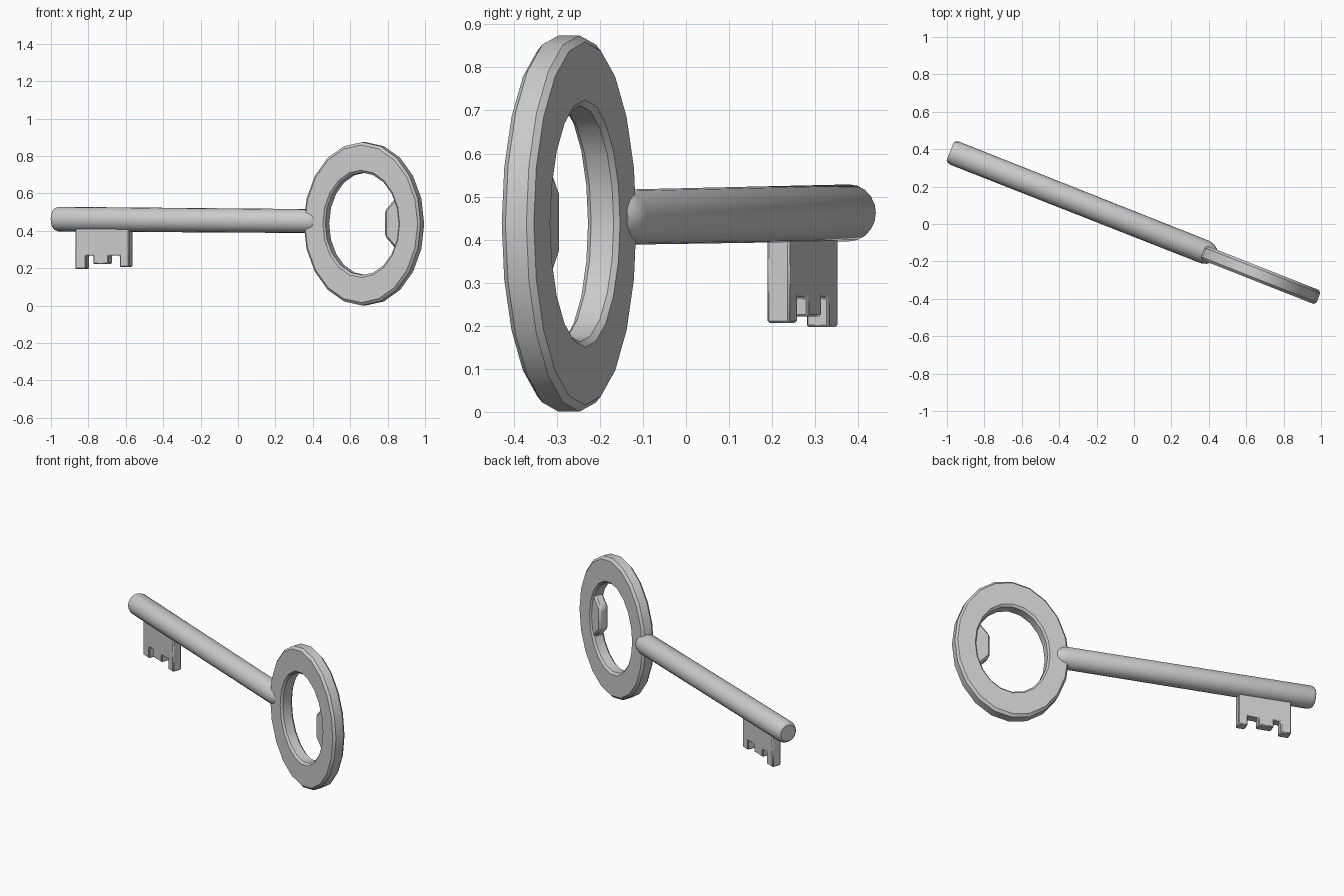
import bpy, bmesh, math
from mathutils import Matrix

if "Cube" in bpy.data.objects:
    bpy.data.objects.remove(bpy.data.objects["Cube"])

# The key is laid out along local x (thickness along y), then turned about z
TURN = Matrix.Rotation(math.radians(-21.55), 4, 'Z')


def finish(name, bm, bevel=0.0):
    bmesh.ops.recalc_face_normals(bm, faces=bm.faces[:])
    me = bpy.data.meshes.new(name)
    bm.to_mesh(me)
    bm.free()
    ob = bpy.data.objects.new(name, me)
    bpy.context.collection.objects.link(ob)
    ob.matrix_world = TURN
    if bevel:
        mod = ob.modifiers.new("edge_bevel", 'BEVEL')
        mod.width = bevel
        mod.segments = 1
        mod.limit_method = 'ANGLE'
        mod.angle_limit = math.radians(40)
    bpy.ops.object.select_all(action='DESELECT')
    ob.select_set(True)
    bpy.context.view_layer.objects.active = ob
    bpy.ops.object.shade_smooth_by_angle(angle=math.radians(30))
    return ob


def skin(bm, rings, closed):
    """Join successive vertex rings with quads."""
    n = len(rings[0])
    pairs = list(zip(rings, rings[1:]))
    if closed:
        pairs.append((rings[-1], rings[0]))
    for a, b in pairs:
        for i in range(n):
            j = (i + 1) % n
            bm.faces.new((a[i], a[j], b[j], b[i]))


def plate(name, outline, y0, y1, bevel):
    """Extrude an x-z outline through the thickness."""
    bm = bmesh.new()
    a = [bm.verts.new((x, y0, z)) for x, z in outline]
    b = [bm.verts.new((x, y1, z)) for x, z in outline]
    bm.faces.new(a)
    bm.faces.new(b)
    skin(bm, [a, b], False)
    return finish(name, bm, bevel)


# Shaft: chamfered rod, slightly tilted
bm = bmesh.new()
rings = []
for x, r in ((-1.057, 0.05), (-1.05, 0.059), (-1.032, 0.066),
             (0.41, 0.064), (0.44, 0.055), (0.462, 0.038)):
    zc = 0.4625 - 0.007 * (x + 1.05)
    rings.append([bm.verts.new((x, r * math.cos(t), zc + r * math.sin(t)))
                  for t in (math.tau * i / 20 for i in range(20))])
skin(bm, rings, False)
bm.faces.new(rings[0])
bm.faces.new(rings[-1])
finish("shaft", bm)

# Bow: flattened oval ring with chamfered rims
bm = bmesh.new()
section = ((0.421, -0.04), (0.4365, -0.026), (0.4365, 0.026), (0.421, 0.04),
           (0.287, 0.04), (0.274, 0.028), (0.274, -0.028), (0.287, -0.04))
rings = []
for r, y in section:
    rings.append([bm.verts.new((0.726 + 0.77 * r * math.sin(t), y - 0.005,
                                0.4375 + r * math.cos(t)))
                  for t in (math.tau * i / 20 for i in range(20))])
skin(bm, rings, True)
finish("bow_ring", bm)

# Lug on the inside of the bow
half = [(0.97, 0.135), (0.915, 0.135), (0.88, 0.095), (0.855, 0.07)]
lug = [(x, 0.44 + z) for x, z in half] + [(x, 0.44 - z) for x, z in reversed(half)]
plate("bow_lug", lug, -0.036, 0.026, 0.012)

# Bit: toothed plate hanging under the shaft
bit = [(-0.921, 0.43), (-0.921, 0.197), (-0.86, 0.197), (-0.86, 0.268),
       (-0.818, 0.268), (-0.818, 0.222), (-0.73, 0.222), (-0.73, 0.268),
       (-0.665, 0.268), (-0.665, 0.207), (-0.612, 0.207), (-0.612, 0.43)]
plate("bit", bit, -0.04, 0.016, 0.005)
